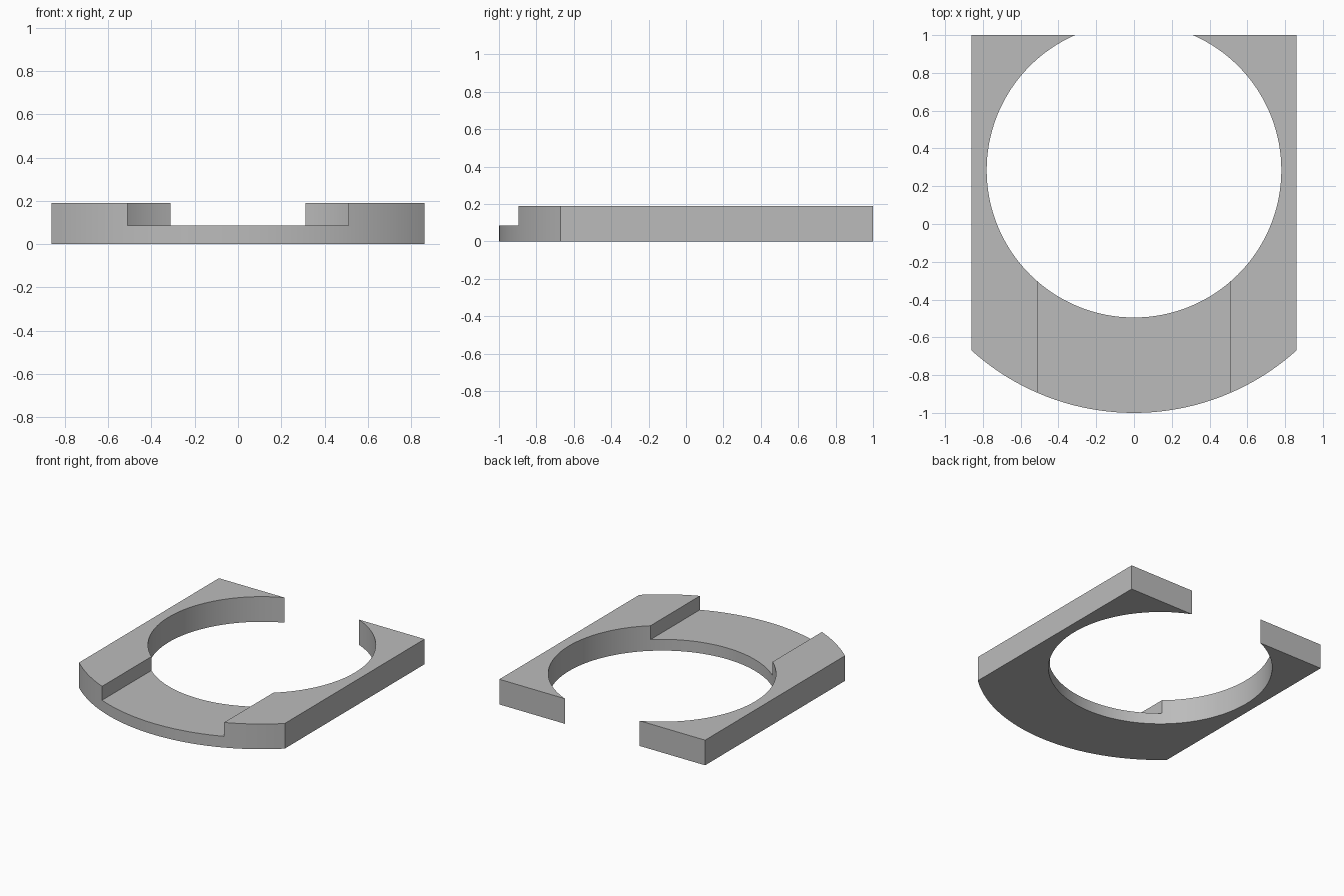
import bpy, bmesh
from math import sin, cos, asin, pi

if "Cube" in bpy.data.objects:
    bpy.data.objects.remove(bpy.data.objects["Cube"], do_unlink=True)

HALF_W, BACK, HEIGHT = 0.86, 1.0, 0.19
CENTRE_Y, HOLE_R, RIM_R = 0.285, 0.78, 1.285
NOTCH_HALF, NOTCH_FLOOR = 0.51, 0.085

grey = bpy.data.materials.new("plain grey")
grey.use_nodes = True
colour = (0.5, 0.5, 0.5, 1)
grey.diffuse_color = colour
grey.node_tree.nodes["Principled BSDF"].inputs["Base Color"].default_value = colour


def arc(radius, start, end, steps):
    """Points on a circle about the shared centre; angles from the front."""
    angles = [start + (end - start) * i / steps for i in range(steps + 1)]
    return [(radius * sin(a), CENTRE_Y - radius * cos(a)) for a in angles]


def prism(name, outline, bottom, top):
    bm = bmesh.new()
    face = bm.faces.new([bm.verts.new((x, y, bottom)) for x, y in outline])
    new = bmesh.ops.extrude_face_region(bm, geom=[face])["geom"]
    verts = [v for v in new if isinstance(v, bmesh.types.BMVert)]
    bmesh.ops.translate(bm, verts=verts, vec=(0, 0, top - bottom))
    bmesh.ops.recalc_face_normals(bm, faces=bm.faces)
    mesh = bpy.data.meshes.new(name)
    bm.to_mesh(mesh)
    bm.free()
    mesh.materials.append(grey)
    obj = bpy.data.objects.new(name, mesh)
    bpy.context.collection.objects.link(obj)
    return obj


# Plate outline: curved front rim, straight sides, round opening broken at the back
rim = asin(HALF_W / RIM_R)
mouth = pi - asin((HOLE_R ** 2 - (BACK - CENTRE_Y) ** 2) ** 0.5 / HOLE_R)
outline = arc(RIM_R, -rim, rim, 40) + [(HALF_W, BACK)]
outline += arc(HOLE_R, mouth, -mouth, 112) + [(-HALF_W, BACK)]
plate = prism("open_ring_plate", outline, 0, HEIGHT)

# Shallow channel across the front
n = NOTCH_HALF
cutter = prism("channel_cutter", [(-n, -1.2), (n, -1.2), (n, 0), (-n, 0)], NOTCH_FLOOR, 0.4)
cut = plate.modifiers.new("front channel", "BOOLEAN")
cut.operation, cut.solver, cut.object = "DIFFERENCE", "EXACT", cutter

bpy.ops.object.select_all(action="DESELECT")
plate.select_set(True)
bpy.context.view_layer.objects.active = plate
bpy.ops.object.modifier_apply(modifier=cut.name)
bpy.data.objects.remove(cutter, do_unlink=True)
bpy.ops.object.shade_smooth_by_angle(angle=pi / 6)
